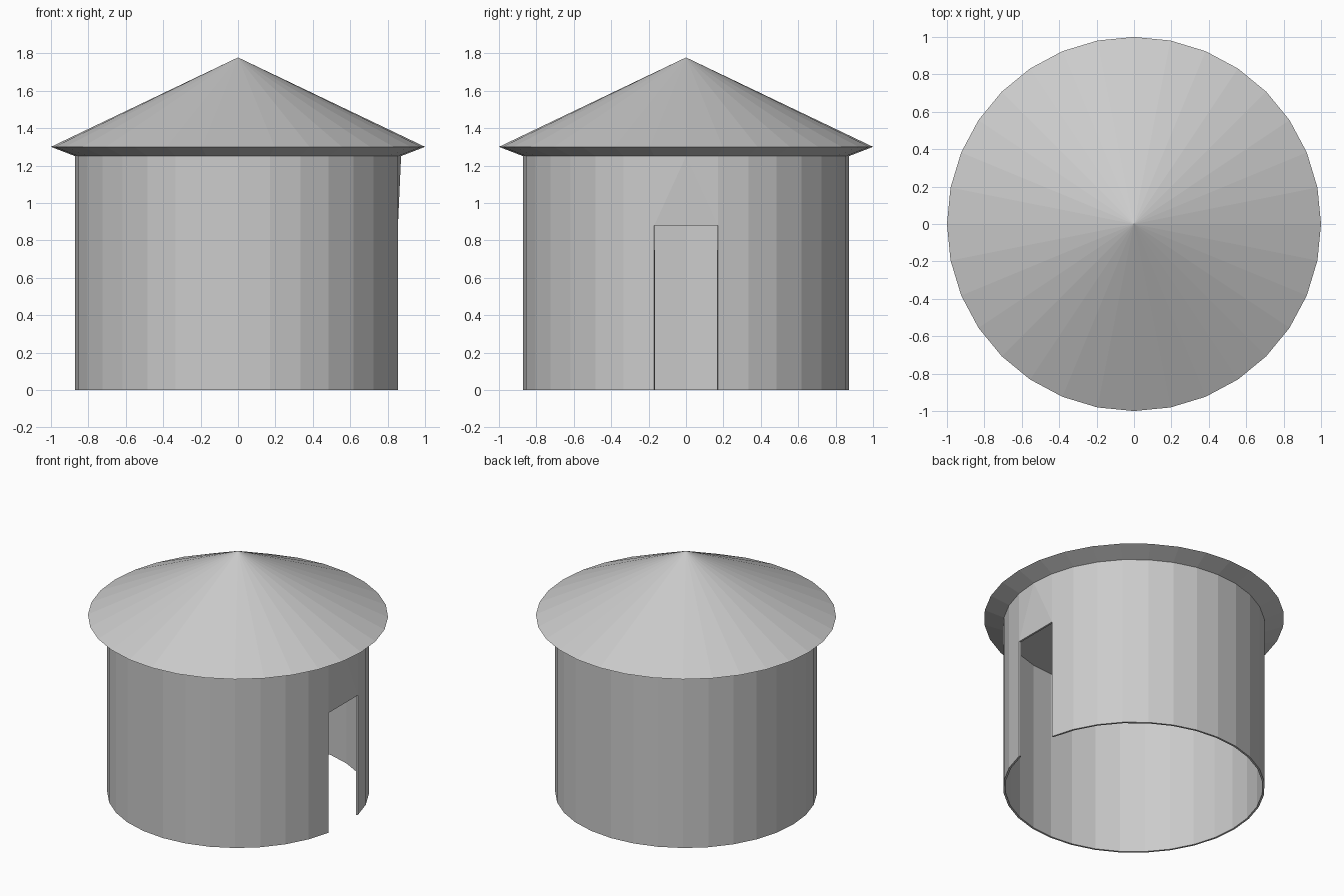
import bpy, bmesh
from math import sin, cos, pi

if "Cube" in bpy.data.objects:
    bpy.data.objects.remove(bpy.data.objects["Cube"])

N = 32
WALL_R, WALL_H, DOOR_H = 0.872, 1.25, 0.88


def ring_point(i, r, z):
    a = 2 * pi * i / N
    return (r * cos(a), r * sin(a), z)


def make_object(name, bm):
    bmesh.ops.recalc_face_normals(bm, faces=bm.faces)
    mesh = bpy.data.meshes.new(name)
    bm.to_mesh(mesh)
    bm.free()
    obj = bpy.data.objects.new(name, mesh)
    bpy.context.collection.objects.link(obj)
    return obj


# Round wall: thin open shell, two segments left out for the doorway on +x
bm = bmesh.new()
top = [bm.verts.new(ring_point(i, WALL_R, WALL_H)) for i in range(N)]
low = {i: bm.verts.new(ring_point(i, WALL_R, 0)) for i in range(1, N)}
jamb_a = bm.verts.new(ring_point(1, WALL_R, DOOR_H))
jamb_b = bm.verts.new(ring_point(N - 1, WALL_R, DOOR_H))
for i in range(1, N - 1):
    loop = [low[i], low[i + 1]]
    if i == N - 2:
        loop.append(jamb_b)
    loop += [top[i + 1], top[i]]
    if i == 1:
        loop.append(jamb_a)
    bm.faces.new(loop)
# Lintel above the doorway
bm.faces.new((jamb_b, top[0], top[N - 1]))
bm.faces.new((jamb_b, jamb_a, top[0]))
bm.faces.new((jamb_a, top[1], top[0]))
wall = make_object("round_wall", bm)
shell = wall.modifiers.new("thickness", 'SOLIDIFY')
shell.thickness = 0.014
shell.offset = -1

# Conical roof with sloping soffit and flat ceiling
bm = bmesh.new()
apex = bm.verts.new((0, 0, 1.778))
eave = [bm.verts.new(ring_point(i, 1.0, 1.30)) for i in range(N)]
base = [bm.verts.new(ring_point(i, WALL_R - 0.002, WALL_H)) for i in range(N)]
for i in range(N):
    j = (i + 1) % N
    bm.faces.new((eave[i], eave[j], apex))
    bm.faces.new((base[i], base[j], eave[j], eave[i]))
bm.faces.new(base[::-1])
make_object("conical_roof", bm)
